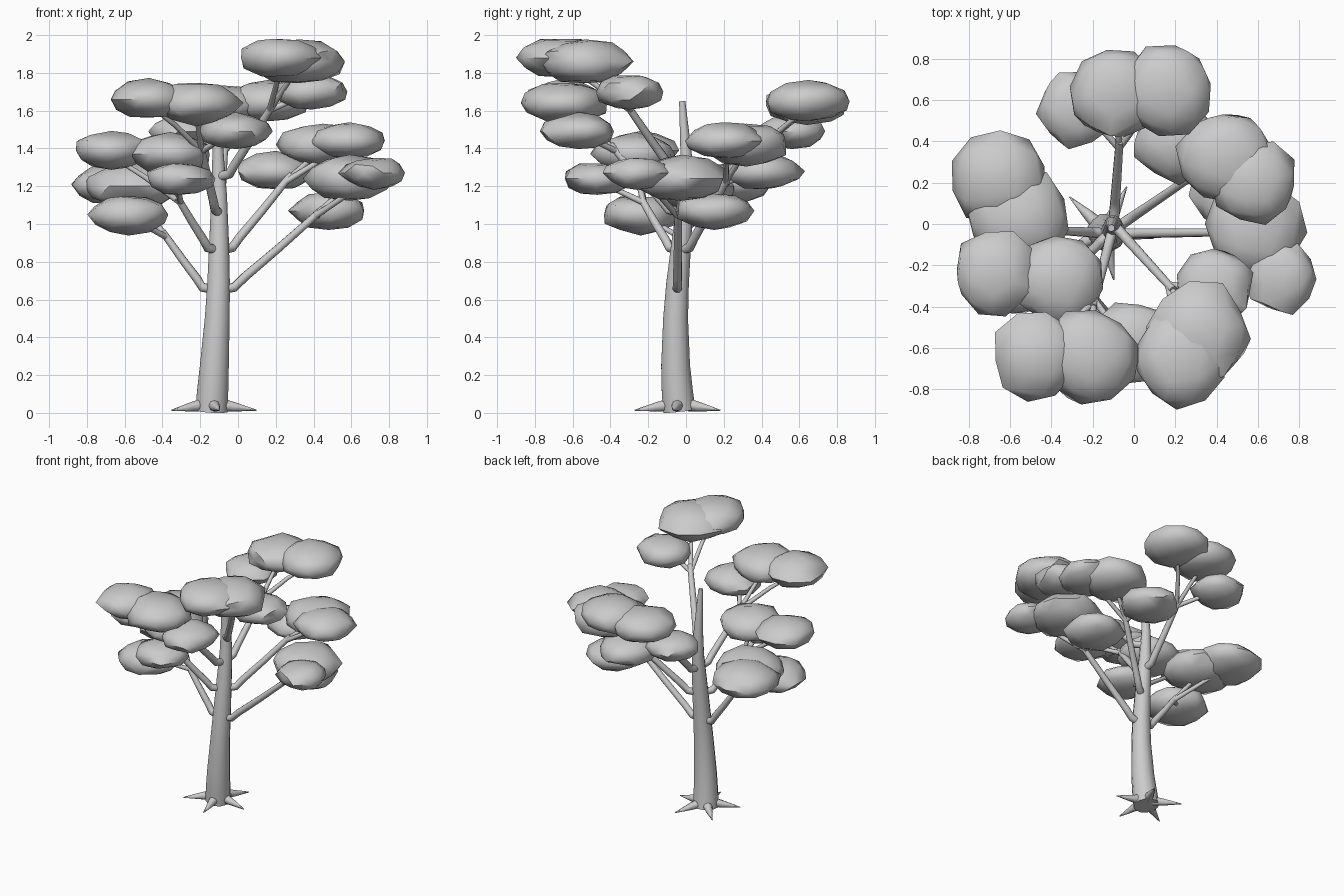
import bpy, bmesh, math, random
from mathutils import Vector

if "Cube" in bpy.data.objects:
    bpy.data.objects.remove(bpy.data.objects["Cube"])

random.seed(4)


def finish(ob, angle):
    bpy.ops.object.select_all(action='DESELECT')
    ob.select_set(True)
    bpy.context.view_layer.objects.active = ob
    bpy.ops.object.shade_smooth_by_angle(angle=math.radians(angle))


def tube(name, pts, radii, sides=10):
    """Tapered tube swept along a few points."""
    pts = [Vector(p) for p in pts]
    bm = bmesh.new()
    rings = []
    side = None
    for i, (p, r) in enumerate(zip(pts, radii)):
        d = (pts[min(i + 1, len(pts) - 1)] - pts[max(i - 1, 0)]).normalized()
        if side is None:
            side = d.orthogonal()
        side = (side - d * side.dot(d)).normalized()
        up = d.cross(side)
        ring = []
        for k in range(sides):
            a = 2 * math.pi * k / sides
            ring.append(bm.verts.new(p + r * (math.cos(a) * side + math.sin(a) * up)))
        rings.append(ring)
    for a, b in zip(rings, rings[1:]):
        for k in range(sides):
            n = (k + 1) % sides
            bm.faces.new((a[k], a[n], b[n], b[k]))
    bm.faces.new(rings[0][::-1])
    bm.faces.new(rings[-1])
    me = bpy.data.meshes.new(name)
    bm.to_mesh(me)
    bm.free()
    ob = bpy.data.objects.new(name, me)
    bpy.context.collection.objects.link(ob)
    finish(ob, 50)


def leaf_clump(name, c, r):
    """Flattened, slightly lumpy ball of leaves."""
    bpy.ops.mesh.primitive_ico_sphere_add(subdivisions=2, radius=1, location=c,
                                          rotation=(0, 0, random.uniform(0, 6.28)))
    ob = bpy.context.object
    ob.name = name
    for v in ob.data.vertices:
        f = random.uniform(0.92, 1.12)
        v.co.x *= r * f
        v.co.y *= r * f
        v.co.z *= 0.5 * r * random.uniform(0.9, 1.08)
    finish(ob, 50)


# gently bent trunk
trunk = [((-0.14, -0.035, 0.01), 0.088), ((-0.135, -0.045, 0.1), 0.086),
         ((-0.125, -0.055, 0.25), 0.079), ((-0.11, -0.055, 0.5), 0.068),
         ((-0.103, -0.045, 0.68), 0.062), ((-0.1, -0.025, 0.9), 0.054),
         ((-0.1, 0.0, 1.15), 0.043), ((-0.105, 0.002, 1.35), 0.032),
         ((-0.11, -0.02, 1.65), 0.017)]
tube("trunk", [p for p, r in trunk], [r for p, r in trunk], 12)


def trunk_at(z):
    for (a, _), (b, _) in zip(trunk, trunk[1:]):
        if a[2] <= z <= b[2]:
            return Vector(a).lerp(Vector(b), (z - a[2]) / (b[2] - a[2]))


# pointed roots around the base
for i in range(5):
    a = math.radians(64 + 72 * i)
    d = Vector((math.cos(a), math.sin(a), 0))
    base = Vector((-0.14, -0.035, 0))
    tube("root", [base + d * 0.04 + Vector((0, 0, 0.045)),
                  base + d * 0.12 + Vector((0, 0, 0.032)),
                  base + d * 0.24 + Vector((0, 0, 0.014))], [0.036, 0.025, 0.003], 8)

# each branch: start height on trunk, fork point, leaf clumps (x, y, z, radius)
branches = [
    (0.65, (0.45, -0.04, 1.08), [(0.59, -0.02, 1.24, 0.24), (0.72, -0.26, 1.27, 0.17),
                                 (0.48, 0.15, 1.07, 0.2)]),
    (0.65, (-0.40, -0.03, 0.96), [(-0.56, 0.03, 1.2, 0.24), (-0.66, 0.22, 1.21, 0.22),
                                  (-0.58, -0.24, 1.05, 0.21)]),
    (0.86, (0.28, 0.23, 1.26), [(0.2, 0.41, 1.28, 0.2), (0.45, 0.32, 1.42, 0.23),
                                (0.59, 0.2, 1.44, 0.2)]),
    (0.86, (-0.32, -0.24, 1.14), [(-0.67, -0.24, 1.39, 0.2), (-0.36, -0.27, 1.37, 0.22),
                                  (-0.31, -0.47, 1.24, 0.18)]),
    (1.06, (-0.07, 0.40, 1.42), [(0.16, 0.65, 1.65, 0.22), (-0.09, 0.64, 1.63, 0.22),
                                 (-0.28, 0.56, 1.49, 0.18)]),
    (1.06, (-0.2, -0.40, 1.42), [(-0.47, -0.64, 1.66, 0.21), (-0.22, -0.64, 1.64, 0.23),
                                 (-0.01, -0.57, 1.49, 0.19)]),
    (1.25, (0.19, -0.32, 1.64), [(0.22, -0.66, 1.88, 0.22), (0.32, -0.53, 1.86, 0.24),
                                 (0.39, -0.3, 1.7, 0.19)]),
]
for z, fork, clumps in branches:
    start, fork = trunk_at(z), Vector(fork)
    out = Vector((fork.x - start.x, fork.y - start.y, 0)).normalized()
    elbow = start + out * 0.085 + Vector((0, 0, 0.015))
    mid = elbow.lerp(fork, 0.5)
    tube("branch", [start, elbow, elbow.lerp(fork, 0.12) + Vector((0, 0, 0.006)), mid, fork],
         [0.026, 0.025, 0.024, 0.022, 0.019])
    for x, y, h, r in clumps:
        tip = Vector((x, y, h - 0.03))
        tube("twig", [fork - (fork - mid) * 0.2, fork.lerp(tip, 0.5), tip],
             [0.017, 0.014, 0.01], 8)
        leaf_clump("leaf_clump", (x, y, h), r)
